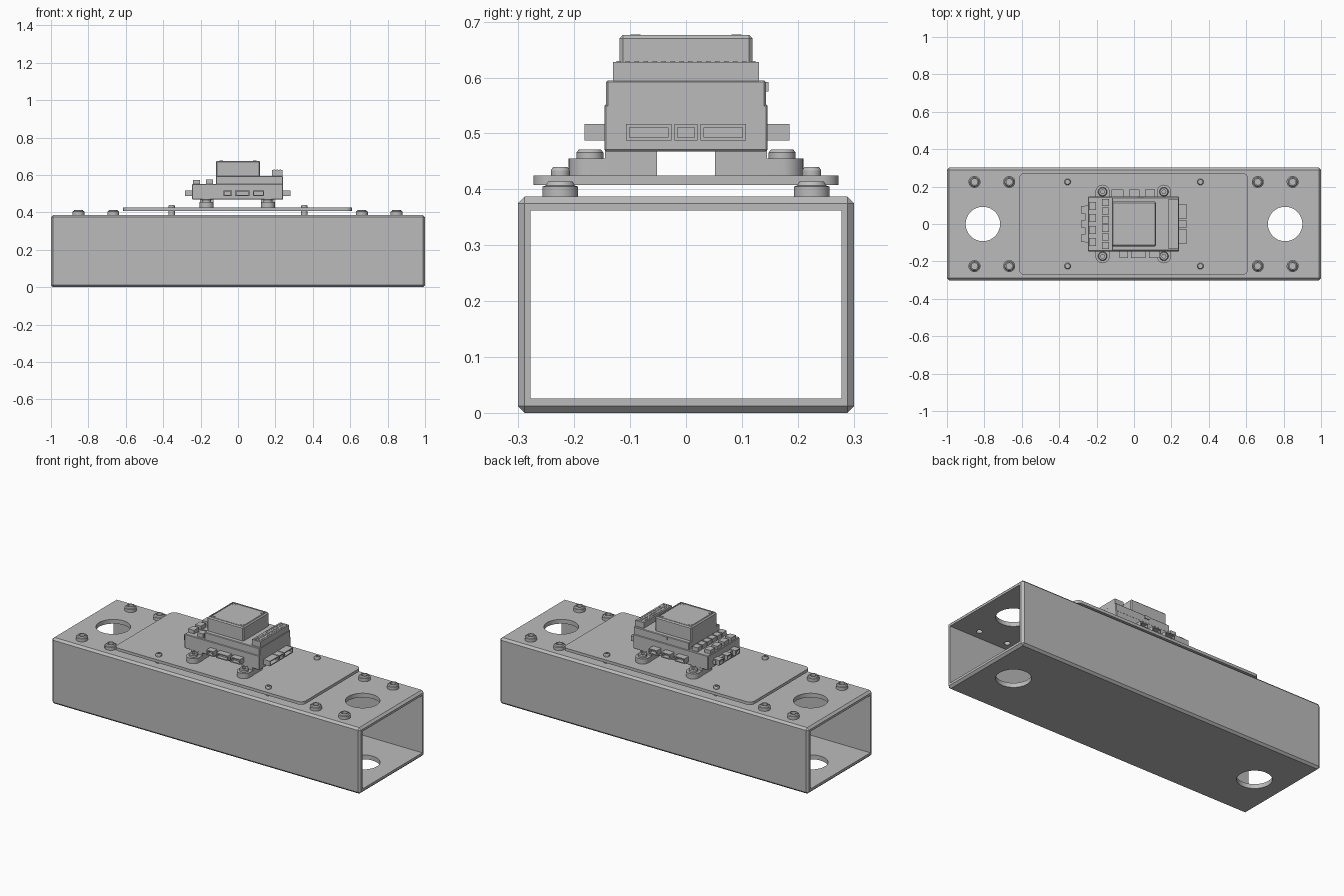
import bpy
import bmesh
from math import sin, cos, pi, radians

cube = bpy.data.objects.get("Cube")
if cube:
    bpy.data.objects.remove(cube, do_unlink=True)

grey = bpy.data.materials.new("machined grey")
grey.use_nodes = True
grey.diffuse_color = (0.5, 0.5, 0.5, 1)
grey.node_tree.nodes["Principled BSDF"].inputs["Base Color"].default_value = (0.5, 0.5, 0.5, 1)


def finish(name, bm, smooth=False):
    mesh = bpy.data.meshes.new(name)
    bmesh.ops.recalc_face_normals(bm, faces=bm.faces)
    bm.to_mesh(mesh)
    bm.free()
    mesh.materials.append(grey)
    obj = bpy.data.objects.new(name, mesh)
    bpy.context.collection.objects.link(obj)
    if smooth:
        shade(obj)
    return obj


def activate(obj):
    bpy.ops.object.select_all(action='DESELECT')
    obj.select_set(True)
    bpy.context.view_layer.objects.active = obj


def shade(obj):
    activate(obj)
    bpy.ops.object.shade_smooth_by_angle(angle=radians(30))


def box(name, x, y, z, bevel=0.0):
    """Box from (min, max) ranges, with optional chamfer."""
    bm = bmesh.new()
    bmesh.ops.create_cube(bm, size=1)
    for v in bm.verts:
        v.co = [(r[0] + r[1]) / 2 + c * (r[1] - r[0]) for r, c in zip((x, y, z), v.co)]
    if bevel:
        bmesh.ops.bevel(bm, geom=bm.edges[:], offset=bevel, segments=1, affect='EDGES')
    return finish(name, bm)


def prism(name, outline, z0, z1):
    """Upright extrusion of a plan outline."""
    bm = bmesh.new()
    face = bm.faces.new([bm.verts.new((px, py, z0)) for px, py in outline])
    top = bmesh.ops.extrude_face_region(bm, geom=[face])
    for v in top["geom"]:
        if isinstance(v, bmesh.types.BMVert):
            v.co.z = z1
    return finish(name, bm, True)


def arc(cx, cy, r, a0, a1, n):
    return [(cx + r * cos(a0 + (a1 - a0) * i / n), cy + r * sin(a0 + (a1 - a0) * i / n))
            for i in range(n + 1)]


def lathe(name, cx, cy, profile, closed=False, n=32):
    """Turn an (r, z) profile about a vertical axis; closed makes a hollow ring."""
    bm = bmesh.new()
    rings = [[bm.verts.new((cx + r * cos(2 * pi * i / n), cy + r * sin(2 * pi * i / n), z))
              for i in range(n)] for r, z in profile]
    pairs = list(zip(rings, rings[1:]))
    if closed:
        pairs.append((rings[-1], rings[0]))
    else:
        bm.faces.new(rings[0])
        bm.faces.new(rings[-1])
    for a, b in pairs:
        for i in range(n):
            j = (i + 1) % n
            bm.faces.new((a[i], a[j], b[j], b[i]))
    return finish(name, bm, True)


def cylinder(name, cx, cy, r, z0, z1, n=32):
    return lathe(name, cx, cy, [(r, z0), (r, z1)], n=n)


def cut(obj, cutter):
    activate(obj)
    mod = obj.modifiers.new("cut", 'BOOLEAN')
    mod.operation = 'DIFFERENCE'
    mod.solver = 'EXACT'
    mod.object = cutter
    bpy.ops.object.modifier_apply(modifier=mod.name)
    bpy.data.objects.remove(cutter, do_unlink=True)


# Hollow rectangular tube with large access holes and fixing holes
TOP = 0.387
tube = box("rectangular_tube", (-1, 1), (-0.301, 0.301), (0, TOP), 0.012)
cut(tube, box("bore_cutter", (-1.1, 1.1), (-0.278, 0.278), (0.026, 0.362)))
for x in (-0.808, 0.808):
    cut(tube, cylinder("access_cutter", x, 0, 0.092, -0.1, 0.6, 64))
nuts = [(x, y) for x in (-0.853, -0.667, 0.662, 0.848) for y in (-0.225, 0.225)]
for x, y in nuts:
    cut(tube, cylinder("fixing_cutter", x, y, 0.016, 0.3, 0.5))
shade(tube)

# Hollow threaded inserts around the fixing holes
for x, y in nuts:
    lathe("threaded_insert", x, y, [(0.016, TOP - 0.02), (0.016, 0.414), (0.022, 0.414),
          (0.026, 0.407), (0.032, 0.405), (0.032, TOP - 0.002)], True)

# Mounting plate on standoffs
DECK = 0.425
outline = []
for i, (cx, cy) in enumerate([(0.578, 0.242), (-0.583, 0.242), (-0.583, -0.242), (0.578, -0.242)]):
    outline += arc(cx, cy, 0.031, i * pi / 2, (i + 1) * pi / 2, 8)
prism("mounting_plate", outline, 0.408, DECK)
for x in (-0.355, 0.355):
    for y in (-0.225, 0.225):
        cylinder("plate_standoff", x, y, 0.017, TOP - 0.002, DECK - 0.005)
        lathe("plate_screw", x, y, [(0.017, DECK - 0.002), (0.017, 0.434), (0.013, 0.440),
              (0.007, 0.440), (0.007, 0.433)])

# Controller feet: a pad under the body and a rounded screw tab
for x in (-0.168, 0.16):
    for s in (-1, 1):
        box("foot_pad", (x - 0.036, x + 0.036), sorted((s * 0.052, s * 0.145)), (DECK, 0.472))
        tab = arc(x, 0.172, 0.038, 0, pi, 16) + [(x - 0.038, 0.14), (x + 0.038, 0.14)]
        prism("foot_tab", [(px, s * py) for px, py in tab], DECK, 0.455)
        lathe("foot_screw", x, s * 0.172, [(0.024, 0.454), (0.024, 0.466), (0.020, 0.471),
              (0.010, 0.471), (0.010, 0.460)])

# Stepped controller body
body = box("controller_body", (-0.245, 0.24), (-0.146, 0.146), (0.468, 0.552), 0.003)
box("controller_upper_body", (-0.118, 0.24), (-0.143, 0.143), (0.545, 0.595), 0.003)

# Raised cap with panel groove and corner screws
cap = box("controller_cap", (-0.118, 0.118), (-0.119, 0.119), (0.585, 0.676), 0.006)
groove = box("groove_cutter", (-0.107, 0.107), (-0.108, 0.108), (0.672, 0.69))
cut(cap, groove)
box("cap_panel", (-0.103, 0.103), (-0.104, 0.104), (0.66, 0.675))
for x in (-0.09, 0.09):
    for y in (-0.09, 0.09):
        cylinder("cap_screw", x, y, 0.009, 0.67, 0.677, 16)

# Pin header along the left edge
box("pin_header", (0.182, 0.238), (-0.131, 0.131), (0.59, 0.628))
for col in range(3):
    for row in range(16):
        x, y = 0.194 + col * 0.016, -0.12 + row * 0.016
        box("header_socket", (x - 0.004, x + 0.004), (y - 0.004, y + 0.004), (0.627, 0.630))

# Two rows of upright sockets on the lower step
for row in range(6):
    y = -0.115 + row * 0.046
    box("inner_socket", (-0.17, -0.133), (y - 0.019, y + 0.019), (0.545, 0.576))
for y in (-0.096, -0.032, 0.032, 0.096):
    box("outer_socket", (-0.24, -0.202), (y - 0.022, y + 0.022), (0.545, 0.573))


# Side connectors, each with a recessed mouth
def connector(name, x, y, z, axis, sign):
    plug = box(name, x, y, z)
    mouth = [[r[0] + 0.006, r[1] - 0.006] for r in (x, y, z)]
    mouth[axis][1 if sign > 0 else 0] += sign * 0.02
    mouth[axis][0 if sign > 0 else 1] += sign * 0.015
    cut(plug, box("mouth_cutter", *mouth))


PORT = (0.487, 0.517)
for y in ((-0.107, -0.026), (-0.021, 0.021), (0.026, 0.107)):
    connector("left_connector", (0.235, 0.282), y, PORT, 0, 1)
for y in ((-0.096, -0.055), (-0.02, 0.02), (0.055, 0.096)):
    connector("right_connector", (-0.283, -0.24), y, PORT, 0, -1)
box("right_connector_rail", (-0.262, -0.24), (-0.1, 0.1), (0.49, 0.512))
for x in ((-0.077, -0.033), (-0.015, 0.062), (0.08, 0.14)):
    connector("front_connector", x, (-0.182, -0.14), PORT, 1, -1)
for x in ((-0.12, -0.055), (-0.026, 0.03), (0.06, 0.112)):
    connector("back_connector", x, (0.14, 0.185), PORT, 1, 1)
box("back_button", (0.02, 0.05), (0.14, 0.148), (0.575, 0.592))
